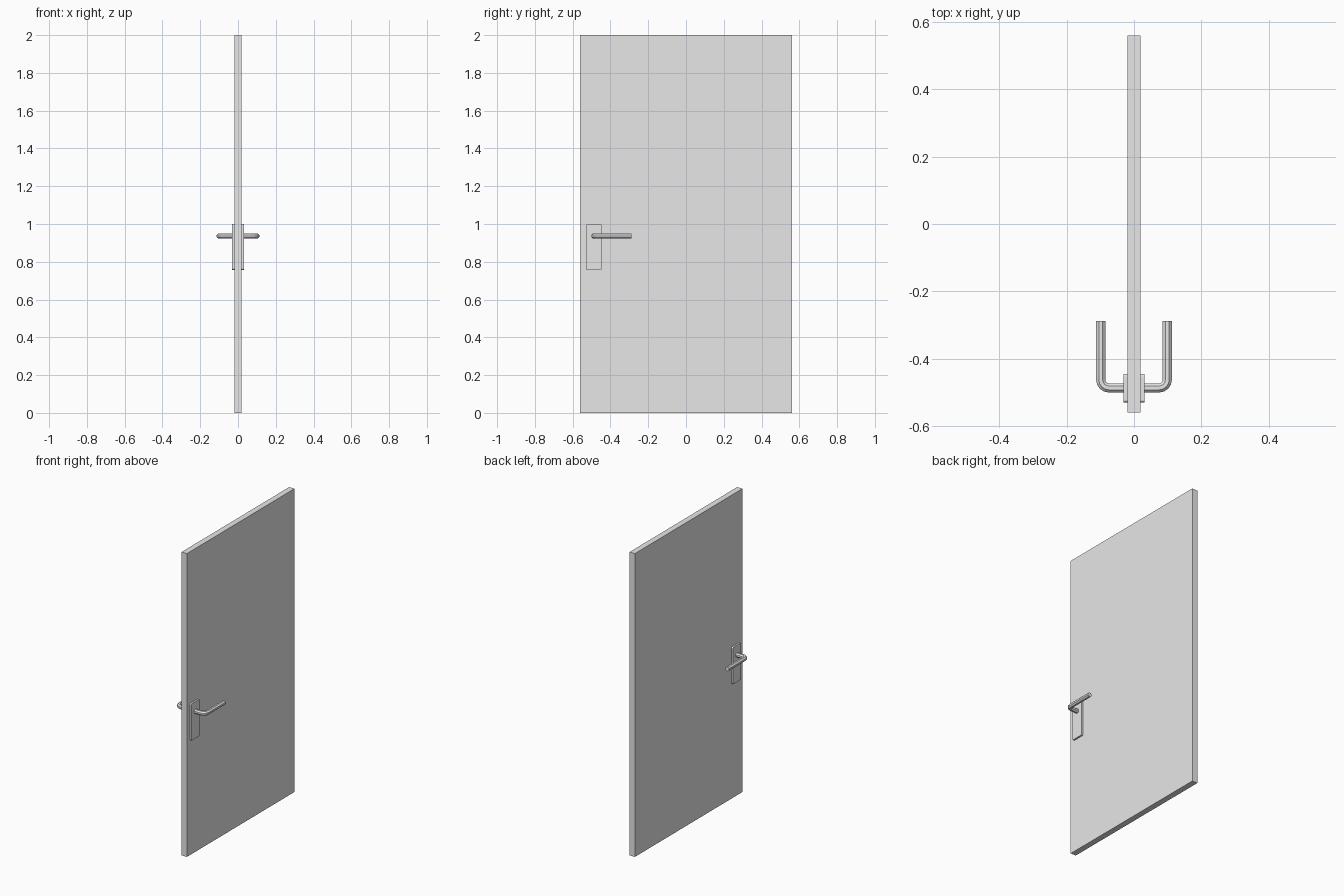
import bpy, bmesh, math
from mathutils import Vector

cube = bpy.data.objects.get("Cube")
if cube:
    bpy.data.objects.remove(cube, do_unlink=True)

grey = bpy.data.materials.new("light grey")
grey.use_nodes = True
grey.diffuse_color = (0.8, 0.8, 0.8, 1)
grey.node_tree.nodes["Principled BSDF"].inputs["Base Color"].default_value = (0.8, 0.8, 0.8, 1)


def add_object(name, bm):
    bmesh.ops.recalc_face_normals(bm, faces=bm.faces)
    mesh = bpy.data.meshes.new(name)
    bm.to_mesh(mesh)
    bm.free()
    mesh.materials.append(grey)
    obj = bpy.data.objects.new(name, mesh)
    bpy.context.collection.objects.link(obj)
    return obj


def box(name, lo, hi, corner=0.0):
    """Box between two corners; edges along x are optionally rounded."""
    lo, hi = Vector(lo), Vector(hi)
    bm = bmesh.new()
    bmesh.ops.create_cube(bm, size=1)
    bmesh.ops.scale(bm, vec=hi - lo, verts=bm.verts)
    bmesh.ops.translate(bm, vec=(lo + hi) / 2, verts=bm.verts)
    if corner:
        edges = [e for e in bm.edges
                 if abs(e.verts[0].co.x - e.verts[1].co.x) > 1e-4]
        bmesh.ops.bevel(bm, geom=edges, offset=corner, segments=3,
                        profile=0.5, affect='EDGES')
    return add_object(name, bm)


def lever(name, side):
    """Octagonal rod that leaves the plate and bends along the door."""
    r, z, x_out, y_in, y_end, bend = 0.0148, 0.936, 0.099, -0.487, -0.288, 0.025
    path = [(0.02, y_in, 0.0)]                      # x, y, heading
    for i in range(5):
        a = math.pi / 2 * i / 4
        path.append((x_out - bend + bend * math.sin(a),
                     y_in + bend - bend * math.cos(a), a))
    path.append((x_out, y_end, math.pi / 2))
    bm = bmesh.new()
    rings = []
    for x, y, a in path:
        ring = []
        for k in range(8):
            t = math.pi / 8 + k * math.pi / 4
            u, v = r * math.cos(t), r * math.sin(t)
            ring.append(bm.verts.new((side * (x - u * math.sin(a)),
                                      y + u * math.cos(a), z + v)))
        rings.append(ring)
    for p, q in zip(rings, rings[1:]):
        for k in range(8):
            n = (k + 1) % 8
            bm.faces.new((p[k], p[n], q[n], q[k]))
    bm.faces.new(rings[0])
    bm.faces.new(rings[-1])
    return add_object(name, bm)


# Door leaf
box("door_panel", (-0.0195, -0.56, 0), (0.0195, 0.56, 2))

# Matching plate and lever on both faces
for label, s in (("left", 1), ("right", -1)):
    xs = sorted((s * 0.0195, s * 0.031))
    box(label + "_handle_plate", (xs[0], -0.53, 0.757), (xs[1], -0.445, 0.999), 0.008)
    lever(label + "_lever_handle", s)
